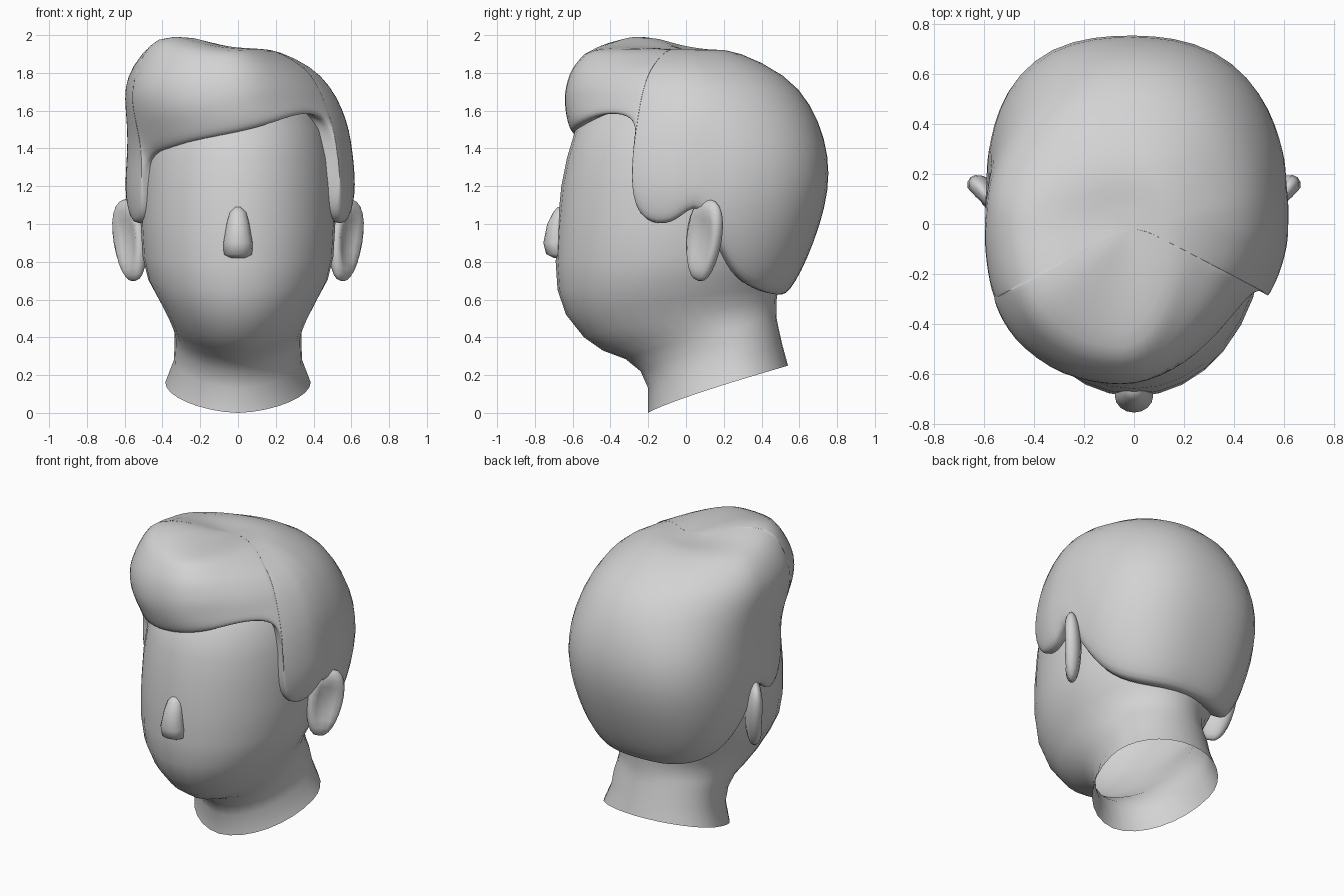
import bpy, bmesh, math
from mathutils import Matrix, Vector

if "Cube" in bpy.data.objects:
    bpy.data.objects.remove(bpy.data.objects["Cube"])

grey = bpy.data.materials.new("plain grey")
grey.use_nodes = True
grey.diffuse_color = (0.65, 0.65, 0.65, 1)
grey.node_tree.nodes["Principled BSDF"].inputs["Base Color"].default_value = (0.65, 0.65, 0.65, 1)


def finish(bm, name, subdivide=0):
    bmesh.ops.recalc_face_normals(bm, faces=bm.faces)
    for f in bm.faces:
        f.smooth = True
    mesh = bpy.data.meshes.new(name)
    bm.to_mesh(mesh)
    bm.free()
    mesh.materials.append(grey)
    ob = bpy.data.objects.new(name, mesh)
    bpy.context.collection.objects.link(ob)
    if subdivide:
        ob.modifiers.new("smooth", "SUBSURF").levels = subdivide
        ob.modifiers["smooth"].render_levels = subdivide
    return ob


def loft(rows, cap_start=False):
    """Skin closed rings of points and cap the top."""
    bm = bmesh.new()
    rings = [[bm.verts.new(p) for p in row] for row in rows]
    n = len(rings[0])
    for a, b in zip(rings, rings[1:]):
        for i in range(n):
            j = (i + 1) % n
            bm.faces.new((a[i], a[j], b[j], b[i]))
    if cap_start:
        bm.faces.new(rings[0][::-1])
    bm.faces.new(rings[-1])
    return bm


def oval(z_front, z_back, half_width, front, back, widest=.5, n=32):
    """Egg-shaped ring that may rise from front to back."""
    pts = []
    for i in range(n):
        a = 2 * math.pi * i / n
        s = math.sin(a)
        k = widest + s * (1 - widest if s > 0 else widest)
        pts.append((half_width * math.cos(a), front + (back - front) * k,
                    z_front + (z_back - z_front) * max(k, 0) ** .85))
    return pts


# Head and neck: open, slanted base, chin, face, forehead
HEAD = [
    (0, .25, .385, -.20, .54, .6), (.13, .36, .34, -.20, .51, .6),
    (.22, .45, .335, -.24, .49, .6), (.285, .50, .335, -.32, .48, .57),
    (.33, .54, .345, -.44, .48, .54), (.40, .60, .37, -.54, .48),
    (.52, .67, .42, -.635, .49), (.65, .75, .475, -.68, .51),
    (.80, .85, .505, -.69, .54), (1.0, 1.0, .515, -.68, .56),
    (1.2, 1.2, .51, -.66, .57), (1.35, 1.35, .495, -.63, .56),
    (1.5, 1.5, .46, -.585, .54), (1.65, 1.65, .38, -.46, .48),
    (1.75, 1.75, .25, -.30, .35),
]
finish(loft([oval(*r) for r in HEAD]), "head")

# Nose
NOSE = [(.82, .045, -.70), (.84, .075, -.74), (.90, .077, -.755),
        (1.0, .06, -.735), (1.06, .045, -.705), (1.09, .018, -.68)]
finish(loft([oval(z, z, w, y, -.62, n=16) for z, w, y in NOSE], True), "nose")

# Ears: thick, dished ovals, leaning out and swept back
for side, name in ((1, "left_ear"), (-1, "right_ear")):
    bm = bmesh.new()
    bmesh.ops.create_uvsphere(bm, u_segments=16, v_segments=12, radius=1)
    for v in bm.verts:
        x, y, z = v.co
        dish = .05 * max(0, 1 - (x * x + z * z) / .6) if y < 0 else 0
        x = math.copysign(abs(x) ** .75, x)
        v.co = (x * .11 * (1 + .15 * z), y * .06 + dish, z * .22)
    turn = Matrix.Rotation(math.radians(48), 4, "Z") @ Matrix.Rotation(math.radians(10), 4, "Y")
    bm.transform(Matrix.Translation((.572, .095, .915)) @ turn)
    if side < 0:
        bm.transform(Matrix.Scale(-1, 4, Vector((1, 0, 0))))
    finish(bm, name)

# Hair outline by height: z, reach to -x, +x, front, back
HAIR = [
    (.58, .43, .43, .40, .52), (.65, .47, .47, .45, .56),
    (.80, .54, .54, .55, .64), (1.0, .585, .60, .62, .715),
    (1.2, .60, .625, .63, .77), (1.4, .585, .605, .605, .755),
    (1.5, .585, .59, .62, .725), (1.6, .595, .56, .645, .69),
    (1.72, .605, .50, .645, .615), (1.83, .56, .40, .605, .495),
    (1.92, .47, .21, .52, .27),
    (1.93, .29, .12, .34, .15), (1.932, .10, .05, .12, .06),
]


def hair_point(az, z, scale=1):
    lo, hi = next(((a, b) for a, b in zip(HAIR, HAIR[1:]) if z <= b[0] + 1e-6))
    k = (z - lo[0]) / (hi[0] - lo[0])
    left, right, front, back = (p + (q - p) * k for p, q in zip(lo[1:], hi[1:]))
    c, s = math.cos(math.radians(az)), math.sin(math.radians(az))
    rx, ry = (right if c > 0 else left), (back if s > 0 else front)
    # Each quarter changes fullness from the temples to the crown
    if c > 0:
        low, high = (2.6, 2.2) if s > 0 else (1.9, 1.55)
    else:
        low, high = (3.0, 2.05) if s > 0 else (1.75, 2.5)
    power = low + (high - low) * min(1, max(0, (z - 1.38) / .24))
    r = scale * (abs(c / rx) ** power + abs(s / ry) ** power) ** (-1 / power)
    x, y = r * c, r * s
    # Swept-up crest with a shallow dip behind it
    rise = min(1, max(0, (z - 1.7) / .2))
    z += rise * .085 * math.exp(-((x + .34) ** 2 + (y + .26) ** 2) / .05)
    z -= rise * .02 * math.exp(-((x + .08) ** 2 + (y - .02) ** 2) / .02)
    return (x, y, z)


# Lower hair edge: azimuth and height, fringe then sideburn to nape
FRINGE = [(-147, 1.35), (-140, 1.38), (-132, 1.39), (-120, 1.42), (-110, 1.44),
          (-100, 1.46), (-90, 1.48), (-80, 1.505), (-70, 1.535), (-58, 1.57),
          (-48, 1.58), (-40, 1.575), (-33, 1.555), (-29, 1.51), (-27.5, 1.43)]
SIDE = [(-27.5, 1.31), (-28.5, 1.18), (-27, 1.07), (-22, 1.01), (-15, .99), (-8, 1.0),
        (-3, 1.03), (4, 1.09), (10, 1.05), (17, .9), (23, .81), (30, .725),
        (40, .665), (52, .63), (65, .615), (78, .615)]
edge = FRINGE + SIDE + [(90, .615)] + [(180 - a, z) for a, z in reversed(SIDE)]

rows = [[hair_point(a, z + .03, .8) for a, z in edge],
        [hair_point(a, z, .95) for a, z in edge]]
for t in (.03, .1, .22, .36, .5, .64, .78, .9, 1):
    rows.append([hair_point(a, z + (1.92 - z) * t, .985 if t == .03 else 1) for a, z in edge])
for z in (1.93, 1.932):
    rows.append([hair_point(a, z) for a, _ in edge])
finish(loft(rows), "hair", 1)
